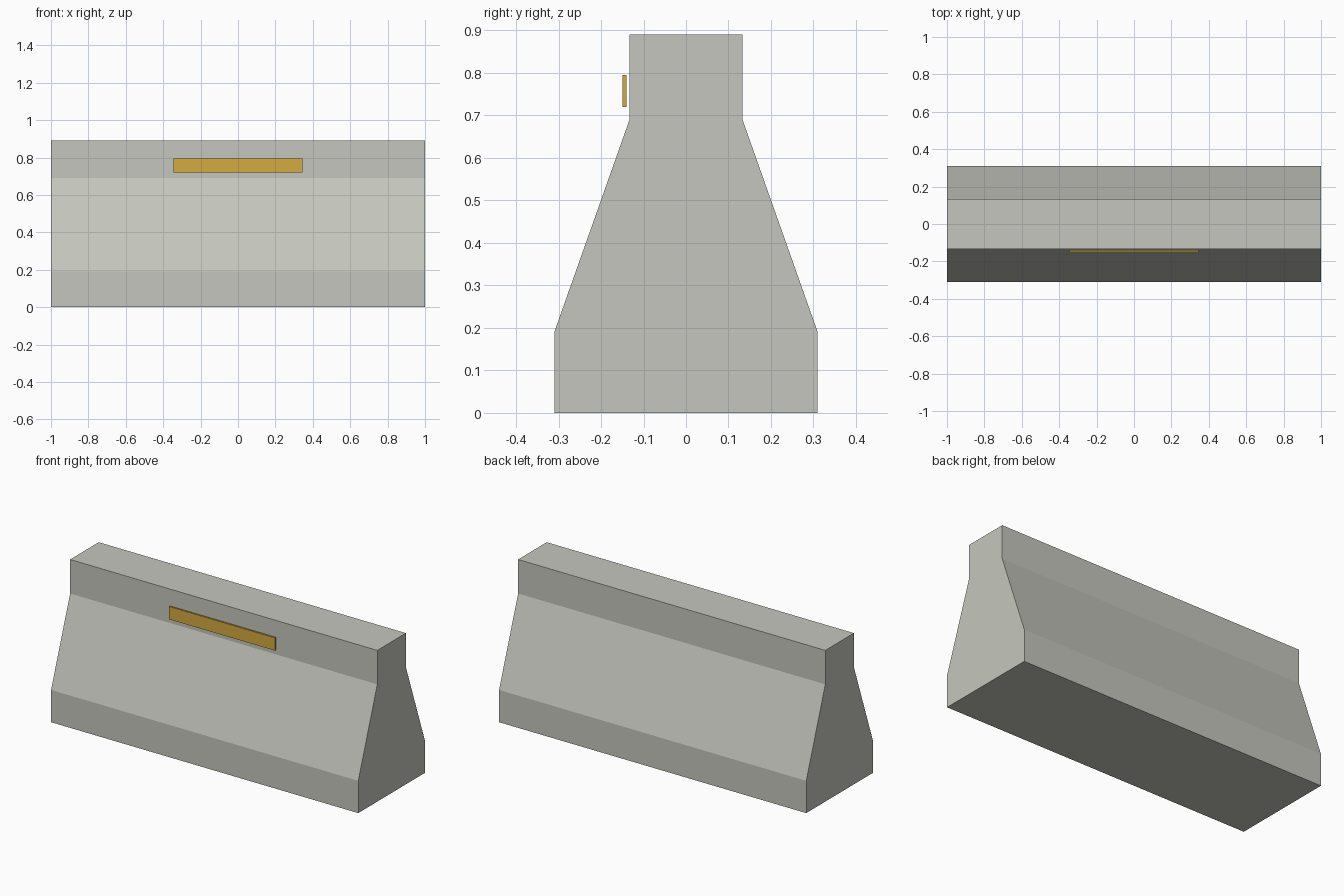
import bpy
import bmesh

cube = bpy.data.objects.get("Cube")
if cube:
    bpy.data.objects.remove(cube, do_unlink=True)


def make_material(name, rgb):
    mat = bpy.data.materials.new(name)
    mat.use_nodes = True
    color = (*rgb, 1.0)
    mat.diffuse_color = color
    mat.node_tree.nodes["Principled BSDF"].inputs["Base Color"].default_value = color
    return mat


def extrude_profile(name, profile, half_length, mat):
    """Extrude a closed (y, z) profile along x, centred on x = 0."""
    bm = bmesh.new()
    face = bm.faces.new([bm.verts.new((-half_length, y, z)) for y, z in profile])
    result = bmesh.ops.extrude_face_region(bm, geom=[face])
    moved = [v for v in result["geom"] if isinstance(v, bmesh.types.BMVert)]
    bmesh.ops.translate(bm, verts=moved, vec=(2 * half_length, 0, 0))
    bmesh.ops.recalc_face_normals(bm, faces=bm.faces)
    mesh = bpy.data.meshes.new(name)
    bm.to_mesh(mesh)
    bm.free()
    mesh.materials.append(mat)
    obj = bpy.data.objects.new(name, mesh)
    bpy.context.collection.objects.link(obj)
    return obj


concrete = make_material("concrete grey", (0.56, 0.565, 0.51))
amber = make_material("amber reflector", (0.66, 0.40, 0.05))

# Barrier body: wide foot, sloping flanks, narrow top, mirrored front to back
half = [(0.31, 0.0), (0.31, 0.19), (0.133, 0.69), (0.133, 0.89)]
profile = half + [(-y, z) for y, z in reversed(half)]
extrude_profile("barrier_body", profile, 1.0, concrete)

# Reflector strip standing just clear of the front face
strip = [(-0.15, 0.72), (-0.14, 0.72), (-0.14, 0.795), (-0.15, 0.795)]
extrude_profile("reflector_strip", strip, 0.345, amber)
